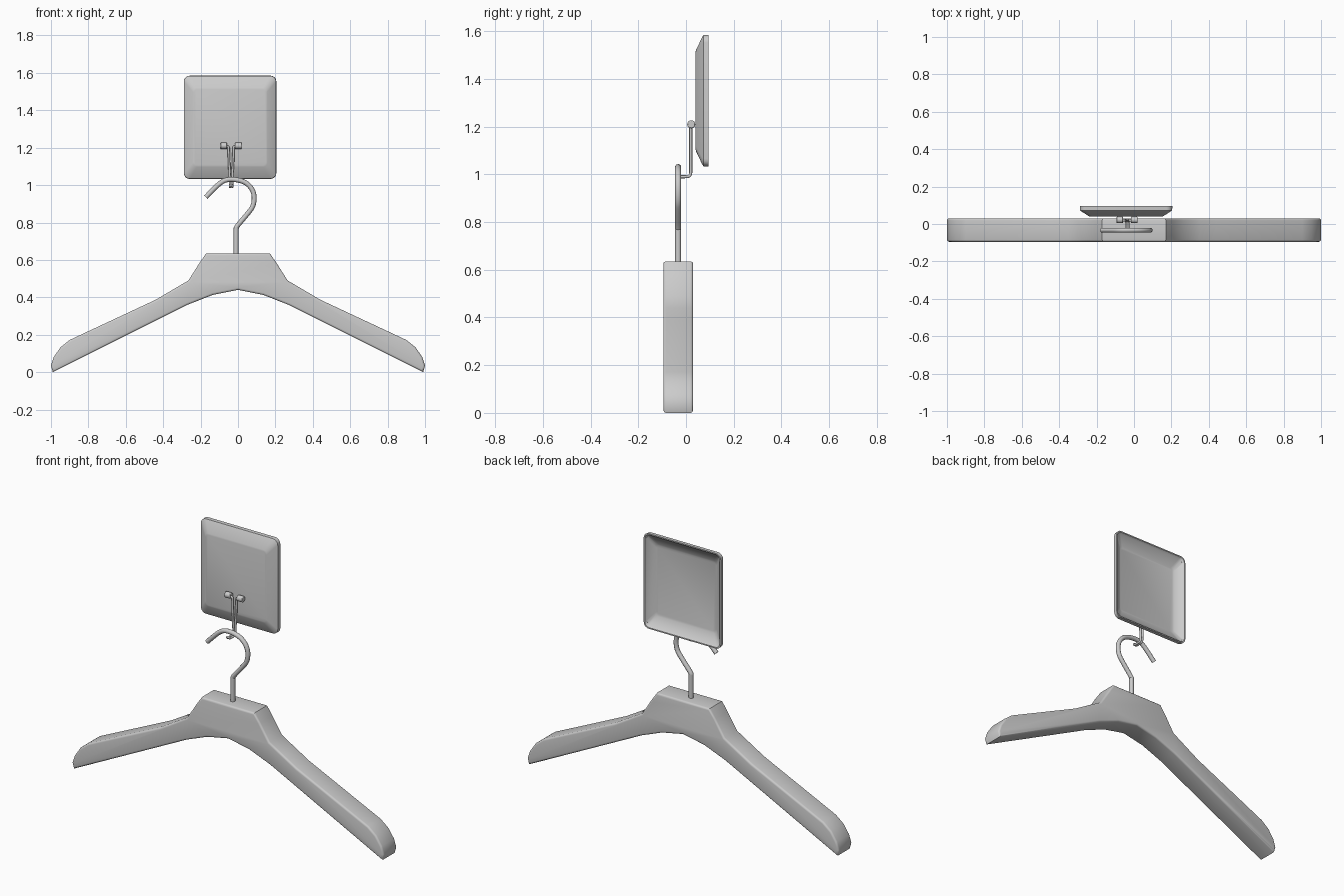
import bpy, bmesh, math

if "Cube" in bpy.data.objects:
    bpy.data.objects.remove(bpy.data.objects["Cube"])


def finish(name, bm, angle=35):
    bmesh.ops.recalc_face_normals(bm, faces=bm.faces)
    mesh = bpy.data.meshes.new(name)
    bm.to_mesh(mesh)
    bm.free()
    obj = bpy.data.objects.new(name, mesh)
    bpy.context.collection.objects.link(obj)
    bpy.ops.object.select_all(action='DESELECT')
    obj.select_set(True)
    bpy.context.view_layer.objects.active = obj
    bpy.ops.object.shade_smooth_by_angle(angle=math.radians(angle))
    return obj


def tube(name, strokes, radius, order=3):
    # each stroke is a path of points, smoothed into a round rod
    cu = bpy.data.curves.new(name, 'CURVE')
    cu.dimensions = '3D'
    cu.bevel_depth = radius
    cu.bevel_resolution = 3
    cu.use_fill_caps = True
    for pts in strokes:
        sp = cu.splines.new('NURBS')
        sp.points.add(len(pts) - 1)
        for p, co in zip(sp.points, pts):
            p.co = (*co, 1)
        sp.order_u = order
        sp.use_endpoint_u = True
        sp.resolution_u = 5
    obj = bpy.data.objects.new(name, cu)
    bpy.context.collection.objects.link(obj)
    return obj


def rounded_rect(cx, cz, hx, hz, r, y, n=5):
    pts = []
    for sx, sz, start in ((1, 1, 0), (-1, 1, 90), (-1, -1, 180), (1, -1, 270)):
        for i in range(n + 1):
            a = math.radians(start + 90 * i / n)
            pts.append((cx + sx * (hx - r) + r * math.cos(a), y,
                        cz + sz * (hz - r) + r * math.sin(a)))
    return pts


# wooden hanger body: half outline, mirrored, extruded in depth
half = [(0.17, 0.635), (0.205, 0.585), (0.265, 0.49), (0.35, 0.44), (0.44, 0.387),
        (0.90, 0.172), (0.95, 0.132), (0.985, 0.08), (1.0, 0.035), (0.99, 0.0),
        (0.60, 0.195), (0.27, 0.36), (0.135, 0.413)]
outline = half + [(0, 0.44)] + [(-x, z) for x, z in reversed(half)]
bm = bmesh.new()
face = bm.faces.new([bm.verts.new((x, -0.095, z)) for x, z in outline])
res = bmesh.ops.extrude_face_region(bm, geom=[face], use_keep_orig=True)
for v in res['geom']:
    if isinstance(v, bmesh.types.BMVert):
        v.co.y = 0.03
bm.normal_update()
caps = [e for e in bm.edges if abs(e.verts[0].co.y - e.verts[1].co.y) < 1e-6]
bmesh.ops.bevel(bm, geom=caps, offset=0.011, segments=3, profile=0.5,
                affect='EDGES', clamp_overlap=True)
finish("hanger_body", bm)

# metal hanger hook
hook = [(-0.01, 0.60), (-0.01, 0.70), (-0.01, 0.765), (-0.01, 0.775), (0.05, 0.845),
        (0.085, 0.89), (0.088, 0.96), (0.05, 1.012), (-0.01, 1.031), (-0.07, 1.03),
        (-0.118, 0.993), (-0.172, 0.935)]
tube("hanger_hook", [[(x, -0.033, z) for x, z in hook]], 0.013)

# dished wall plate: rounded rectangles skinned from front face to back recess
sections = [(0.055, 0.072, 0.020, 0.040), (0.048, 0.064, 0.022, 0.042),
            (0.008, 0.009, 0.030, 0.068), (0.001, 0.001, 0.032, 0.073),
            (0, 0, 0.032, 0.095), (0.007, 0.007, 0.028, 0.095),
            (0.012, 0.014, 0.026, 0.083), (0.050, 0.066, 0.020, 0.058),
            (0.060, 0.076, 0.018, 0.055)]
bm = bmesh.new()
loops = [[bm.verts.new(p) for p in
          rounded_rect(-0.0425, 1.309, 0.2475 - ix, 0.276 - iz, r, y)]
         for ix, iz, r, y in sections]
for a, b in zip(loops, loops[1:]):
    for i in range(len(a)):
        j = (i + 1) % len(a)
        bm.faces.new((a[i], a[j], b[j], b[i]))
bm.faces.new(loops[0])
bm.faces.new(loops[-1])
finish("wall_plate", bm)

# wire hook hanging from the plate, two legs joined at the front
cx = -0.037
leg = [(0.030, 0.020, 1.208), (0.013, 0.020, 1.208), (0.013, 0.020, 1.19),
       (0.010, 0.020, 1.10), (0.006, 0.020, 1.03), (0.006, 0.020, 0.992),
       (0.006, -0.005, 0.990), (0.006, -0.033, 0.990), (0.006, -0.040, 1.0)]
path = [(cx + x, y, z) for x, y, z in leg]
path += [(cx - x, y, z) for x, y, z in reversed(leg)]
tube("wire_hook", [path], 0.0065)

# short pegs holding the wire ends
for side, label in ((-1, "left"), (1, "right")):
    bpy.ops.mesh.primitive_cylinder_add(
        vertices=20, radius=0.017, depth=0.036,
        location=(cx + side * 0.039, 0.022, 1.21), rotation=(0, math.pi / 2, 0))
    peg = bpy.context.object
    peg.name = "peg_" + label
    bev = peg.modifiers.new("bevel", 'BEVEL')
    bev.width = 0.004
    bev.segments = 2
    bpy.ops.object.shade_smooth_by_angle(angle=math.radians(35))
